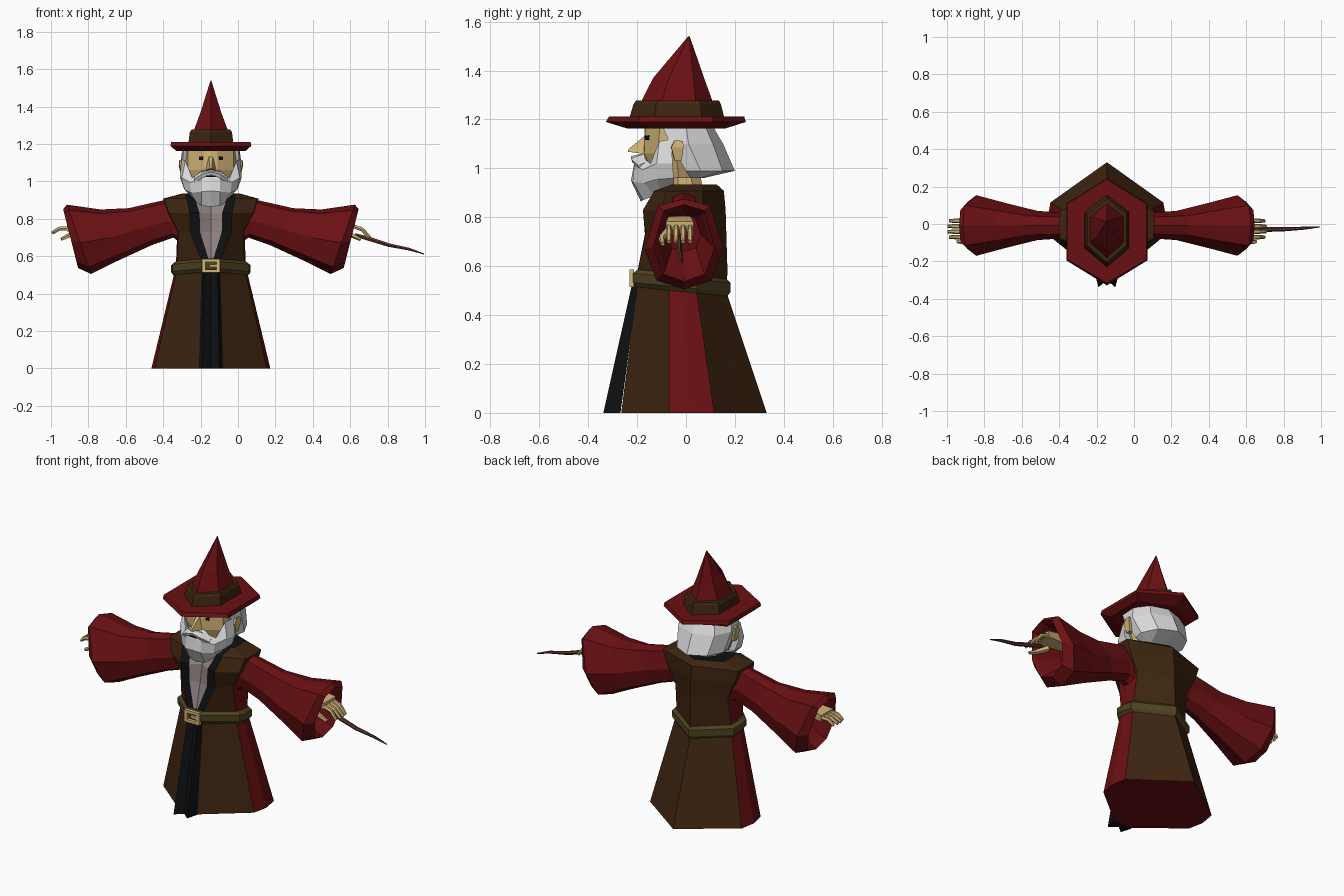
import bpy, bmesh, math
from mathutils import Vector, Matrix

CX = -0.145  # body centre line


def lin(c):
    c /= 255
    return c / 12.92 if c < 0.04045 else ((c + 0.055) / 1.055) ** 2.4


COLORS = {
    "red": (106, 16, 19), "brown": (62, 37, 16), "black": (13, 15, 17),
    "white": (220, 220, 222), "skin": (208, 178, 118), "mauve": (146, 130, 130),
    "olive": (78, 67, 32), "gold": (214, 184, 122), "wood": (92, 55, 45),
}
MATS = {}
for key, rgb in COLORS.items():
    MATS[key] = bpy.data.materials.new(key)
    MATS[key].diffuse_color = (*[lin(c) for c in rgb], 1)
NAMES = list(COLORS)


def loft(name, rings, color, caps=(True, True), cols=None):
    """Skin closed rings of 3D points; color is a name or a rule f(column, z)."""
    rule = color if callable(color) else (lambda c, z: color)
    bm = bmesh.new()
    vs = [[bm.verts.new((p[0] + CX, p[1], p[2])) for p in r] for r in rings]
    n = len(rings[0])
    cols = cols or list(range(n))
    todo = []
    for a, b in zip(vs, vs[1:]):
        for i in range(n):
            j = (i + 1) % n
            col = min(cols[i], cols[j]) if cols[i] != cols[j] else -1
            todo.append(((a[i], a[j], b[j], b[i]), col))
    if caps[0]:
        todo.append((vs[0], "bottom"))
    if caps[1]:
        todo.append((vs[-1], "top"))
    for verts, col in todo:
        f = bm.faces.new(verts)
        f.material_index = NAMES.index(rule(col, f.calc_center_median().z))
    bmesh.ops.recalc_face_normals(bm, faces=bm.faces)
    me = bpy.data.meshes.new(name)
    bm.to_mesh(me)
    bm.free()
    for m in NAMES:
        me.materials.append(MATS[m])
    ob = bpy.data.objects.new(name, me)
    bpy.context.collection.objects.link(ob)
    return ob


def sym_loft(name, rings, color, caps=(True, True)):
    """Rings are (z, half outline from front to back); mirrored over x."""
    full = []
    for z, half in rings:
        pts = [(p[0], p[1], p[2] if len(p) > 2 else z) for p in half]
        idx = [i for i in reversed(range(len(pts))) if pts[i][0] > 0]
        full.append(pts + [(-pts[i][0], pts[i][1], pts[i][2]) for i in idx])
    return loft(name, full, color, caps, list(range(len(pts))) + idx)


def rod(name, path, color, n=6):
    """Tapered rod through (point, radius) pairs."""
    d = (Vector(path[-1][0]) - Vector(path[0][0])).normalized()
    u = d.cross(Vector((0, 1, 0))).normalized()
    v = d.cross(u)
    rings = [[Vector(p) + r * (math.cos(t) * u + math.sin(t) * v)
              for t in [2 * math.pi * (i + 0.5) / n for i in range(n)]] for p, r in path]
    return loft(name, rings, color)


def box(name, c, size, color, rot=0):
    m = Matrix.Translation(c) @ Matrix.Rotation(rot, 4, "Z")
    q = [(-.5, -.5), (.5, -.5), (.5, .5), (-.5, .5)]
    return loft(name, [[m @ Vector((a * size[0], b * size[1], z * size[2])) for a, b in q]
                       for z in (-.5, .5)], color)


# Lower robe with red side panels
sym_loft("robe_skirt", [
    (0, [(.06, -.265), (.30, -.07), (.318, .02), (.302, .115), (0, .33)]),
    (.52, [(.045, -.198), (.183, -.07), (.193, -.02), (.183, .04), (0, .157)])],
    lambda c, z: {-1: "black", 0: "brown", 3: "brown"}.get(c, "red"))

# Folded black front strip
sym_loft("front_strip", [
    (0, [(0, -.30), (.045, -.338), (.064, -.268)]),
    (.53, [(0, -.205), (.035, -.22), (.05, -.195)])], "black")

# Vest: cloth centre, black trim, brown panels, red under the arms
sym_loft("vest", [
    (.50, [(0, -.19), (.01, -.198), (.05, -.2), (.183, -.07), (.193, -.02), (.183, .035), (0, .16)]),
    (.57, [(0, -.19), (.008, -.197), (.045, -.2), (.18, -.07), (.186, -.02), (.18, .04), (0, .17)]),
    (.73, [(0, -.15), (.058, -.168), (.11, -.165), (.173, -.09), (.18, -.01), (.173, .06), (0, .165)]),
    (.83, [(0, -.13), (.06, -.168), (.112, -.176), (.225, -.105), (.232, 0), (.225, .07), (0, .162)]),
    (.908, [(0, -.09), (.085, -.115), (.13, -.13), (.25, -.08), (.255, 0), (.25, .07), (0, .155)]),
    (.935, [(0, -.05), (.11, -.06), (.138, -.055), (.15, -.045), (.155, 0), (.15, .06), (0, .125)])],
    lambda c, z: {0: "mauve", 1: "black", 2: "brown", 5: "brown", "top": "black"}.get(
        c, "red" if z < .73 else "brown"))

# Belt, tilted down to the back
belt = [(.05, -.212), (.2, -.07), (.208, -.02), (.2, .045), (0, .178)]
sym_loft("belt", [(0, [(x * s, y * s, .53 - .1 * y + dz) for x, y in belt])
                  for dz, s in ((-.036, .95), (-.018, 1.02), (.02, 1.02), (.036, .93))], "olive")

# Buckle frame and prong
for s in (-1, 1):
    box("buckle_side", (s * .039, -.222, .55), (.018, .02, .072), "gold")
    box("buckle_bar", (0, -.222, .55 + s * .028), (.078, .02, .016), "gold")
box("buckle_prong", (.015, -.223, .55), (.045, .014, .014), "gold")

# Sleeves: (top x, top z, bottom x, bottom z, half width)
OVAL = [(1, 0), (.84, .66), (-.1, 1), (-.8, .7), (-1, 0), (-.8, -.7), (-.1, -1), (.84, -.66)]
SLEEVE = [(.13, .90, .15, .66, .065), (.25, .90, .20, .70, .068), (.44, .857, .315, .66, .078),
          (.59, .85, .50, .575, .12), (.77, .876, .64, .505, .162), (.79, .852, .71, .537, .125),
          (.765, .84, .685, .555, .11), (.62, .81, .58, .66, .07)]
for s, side in ((-1, "left"), (1, "right")):
    loft(side + "_sleeve", [[(s * ((tx + bx) / 2 + u * (tx - bx) / 2),
                              -.008 + v * hw, (tz + bz) / 2 + u * (tz - bz) / 2) for u, v in OVAL]
                            for tx, tz, bx, bz, hw in SLEEVE], "red")

# Hands: the right one bends down to hold the wand
for s, side, z0, z1, z2 in ((-1, "left", .755, .75, .725), (1, "right", .78, .765, .70)):
    loft(side + "_palm", [[(s * x, y, z + h) for y, h in
                           ((-.026 - w, -t), (-.026 + w, -t), (-.026 + w, t), (-.026 - w, t))]
                          for x, z, w, t in ((.58, z0, .03, .025), (.68, z0, .045, .024),
                                             (.77, z1, .056, .018))], "skin")
    for k in range(4):
        y = -.07 + .029 * k
        rod(side + "_finger", [((s * .75, y, z1), .013),
                               ((s * .81, y, (z1 + z2) / 2 + .01), .012),
                               ((s * (.855 - .008 * abs(k - 1.5)), y, z2), .009)], "skin")
    rod(side + "_thumb", [((s * .69, -.07, .745), .018), ((s * .75, -.1, .715), .014),
                          ((s * .80, -.095, .69), .009)], "skin", 5)

# Wand
rod("wand", [((.77, -.03, .715), .010), ((.84, -.03, .695), .013), ((.95, -.028, .66), .011),
             ((1.06, -.022, .638), .008), ((1.14, -.015, .612), .003)], "wood")

# Neck and head
rod("neck", [((0, .0, .90), .075), ((0, -.01, 1.0), .07)], "skin", 8)
sym_loft("head", [
    (.96, [(0, -.13), (.03, -.13), (.09, -.10), (.115, -.03), (.08, .05), (0, .07)]),
    (1.06, [(0, -.175), (.035, -.17), (.122, -.112), (.145, -.04), (.12, .05), (0, .09)]),
    (1.18, [(0, -.168), (.035, -.165), (.122, -.108), (.142, -.05), (.10, .05), (0, .09)])], "skin")
loft("nose", [[(-.03, -.165, 1.058), (.03, -.165, 1.058), (.012, -.16, 1.14), (-.012, -.16, 1.14)],
              [(-.008, -.238, 1.068), (.008, -.238, 1.068), (.005, -.234, 1.08), (-.005, -.234, 1.08)]],
     "skin")

# Beard, with side whiskers rising toward the ears
sym_loft("beard", [
    (0, [(0, -.19, 1.062), (.045, -.192, 1.055), (.1, -.145, 1.02), (.136, -.11, 1.11), (.156, -.06, 1.12)]),
    (0, [(0, -.212, 1.02), (.05, -.212, 1.01), (.112, -.175, .995), (.155, -.12, 1.02), (.165, -.055, 1.02)]),
    (0, [(0, -.225, .95), (.05, -.218, .945), (.105, -.17, .94), (.14, -.12, .955), (.143, -.05, .96)]),
    (0, [(0, -.185, .865), (.05, -.175, .87), (.075, -.13, .888), (.085, -.1, .9), (.09, -.05, .935)])],
    "white", (False, True))

# Hair sweeping out to the back
sym_loft("hair", [
    (1.18, [(.147, -.10), (.152, 0), (.095, .075), (0, .105)]),
    (1.10, [(.152, -.065), (.163, .01), (.12, .11), (0, .152)]),
    (.99, [(.135, .0), (.145, .06), (.10, .15), (0, .2)]),
    (.96, [(.10, .02), (.10, .045), (.07, .06), (0, .07)])], "white")

for s in (-1, 1):
    # Moustache halves, ears, eyes
    loft("moustache", [[(0, -.17, 1.062), (0, -.225, 1.05), (0, -.222, 1.036)],
                       [(s * .045, -.17, 1.06), (s * .045, -.226, 1.04), (s * .045, -.215, 1.02)],
                       [(s * .09, -.165, 1.025), (s * .09, -.195, 1.012), (s * .085, -.19, 1.0)]], "white")
    loft("ear", [[(s * .135, -.045, 1.03), (s * .16, -.045, 1.03), (s * .16, -.018, 1.03), (s * .135, -.018, 1.03)],
                 [(s * .135, -.065, 1.085), (s * .168, -.06, 1.085), (s * .172, -.01, 1.085), (s * .135, -.01, 1.085)],
                 [(s * .135, -.05, 1.115), (s * .165, -.045, 1.115), (s * .17, -.012, 1.112), (s * .135, -.012, 1.112)]],
         "skin")
    box("eye", (s * .052, -.157, 1.125), (.022, .009, .018), "black", s * .58)
box("mouth", (0, -.216, 1.028), (.05, .009, .008), "black")

# Hat: brim, band and bent cone on an elongated hexagon


def hexagon(hw, front, sf, sb, back):
    return [(0, front), (hw, sf), (hw, sb), (0, back)]


sym_loft("hat_brim", [(1.163, hexagon(.185, -.24, -.14, .08, .16)),
                      (1.19, hexagon(.216, -.328, -.195, .11, .245)),
                      (1.212, hexagon(.212, -.315, -.19, .107, .238))], "red")
sym_loft("hat_band", [(1.205, hexagon(.12, -.232, -.13, .065, .157)),
                      (1.262, hexagon(.113, -.215, -.122, .06, .143)),
                      (1.277, hexagon(.104, -.205, -.115, .055, .135))], "brown")
sym_loft("hat_cone", [(1.27, hexagon(.092, -.185, -.1, .04, .11)),
                      (1.37, hexagon(.055, -.134, -.07, .03, .074)),
                      (1.54, hexagon(.002, .009, .011, .013, .015))], "red")
